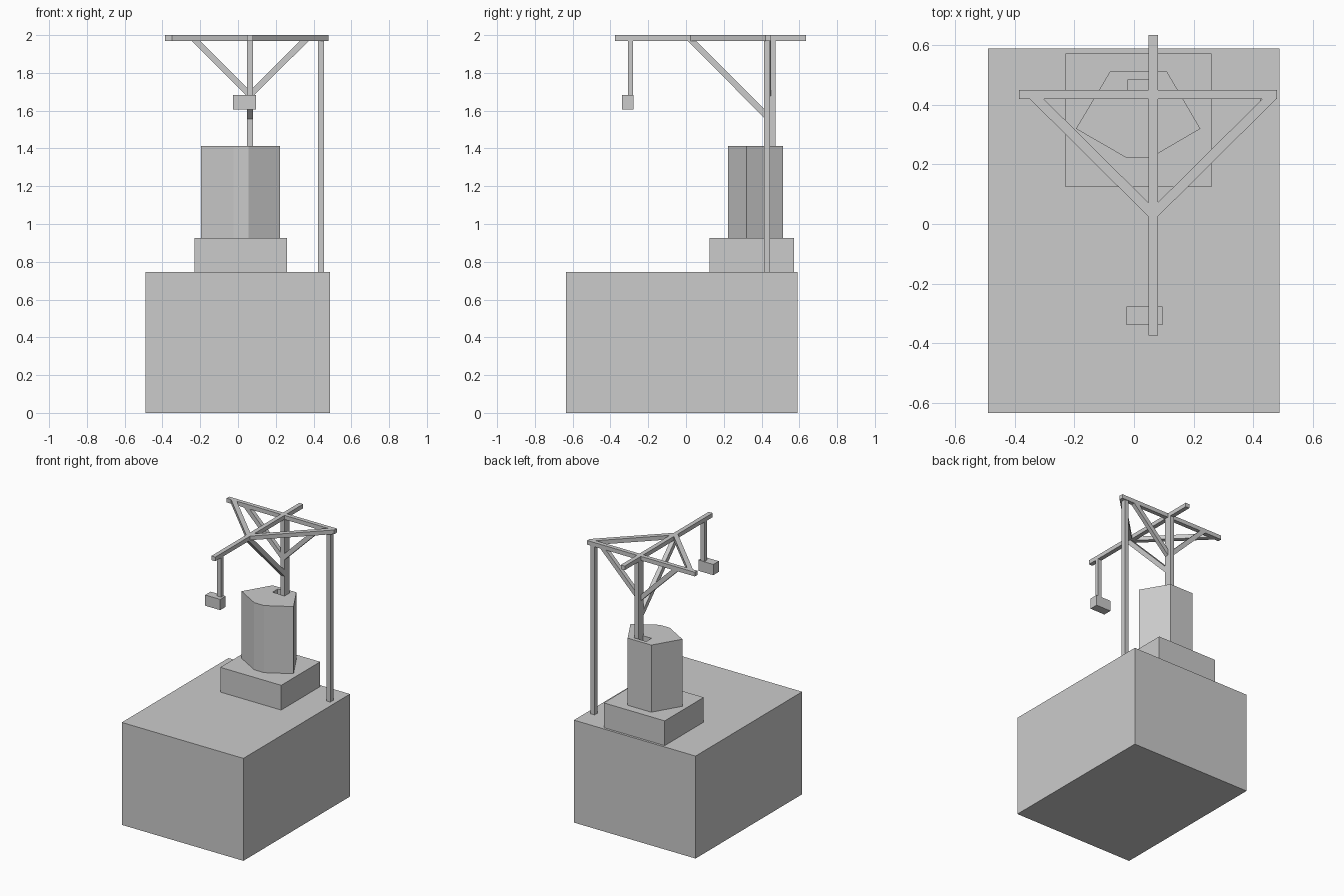
import bpy, bmesh
from mathutils import Vector

cube = bpy.data.objects.get("Cube")
if cube:
    bpy.data.objects.remove(cube, do_unlink=True)

grey = bpy.data.materials.new("plain_grey")
grey.use_nodes = True
grey.diffuse_color = (0.6, 0.6, 0.6, 1)
grey.node_tree.nodes["Principled BSDF"].inputs["Base Color"].default_value = (0.6, 0.6, 0.6, 1)


def prism(name, outline, offset):
    """Extrude a closed planar outline along an offset vector."""
    bm = bmesh.new()
    face = bm.faces.new([bm.verts.new(p) for p in outline])
    ext = bmesh.ops.extrude_face_region(bm, geom=[face])
    moved = [v for v in ext["geom"] if isinstance(v, bmesh.types.BMVert)]
    bmesh.ops.translate(bm, verts=moved, vec=Vector(offset))
    bmesh.ops.recalc_face_normals(bm, faces=bm.faces)
    mesh = bpy.data.meshes.new(name)
    bm.to_mesh(mesh)
    bm.free()
    mesh.materials.append(grey)
    obj = bpy.data.objects.new(name, mesh)
    bpy.context.collection.objects.link(obj)
    return obj


def box(name, x, y, z):
    outline = [(x[0], y[0], z[0]), (x[1], y[0], z[0]), (x[1], y[1], z[0]), (x[0], y[1], z[0])]
    return prism(name, outline, (0, 0, z[1] - z[0]))


BAR_X = (0.048, 0.08)      # mast and boom width
ARM_Y = (0.42, 0.45)       # cross arm depth
TOP_Z = (1.97, 2.0)        # level of the horizontal frame
BASE, STEP, CAP = 0.745, 0.925, 1.413

# Stacked base
box("base_block", (-0.49, 0.488), (-0.635, 0.59), (0, BASE))
box("plinth", (-0.23, 0.26), (0.125, 0.573), (BASE, STEP))

# Six-sided column with a socket for the mast
outline = [(-0.08, 0.513), (0.11, 0.513), (0.223, 0.32),
           (0.055, 0.222), (-0.025, 0.222), (-0.195, 0.32)]
column = prism("column", [(x, y, STEP) for x, y in outline], (0, 0, CAP - STEP))
socket = box("socket_cutter", (-0.02, BAR_X[1]), (0.425, 0.485), (STEP + 0.1, CAP + 0.1))
socket.hide_render = True
socket.hide_viewport = True
cut = column.modifiers.new("socket", "BOOLEAN")
cut.operation = "DIFFERENCE"
cut.solver = "EXACT"
cut.object = socket

# Uprights
box("mast", BAR_X, (0.42, 0.475), (STEP, TOP_Z[0]))
box("side_post", (0.423, 0.454), (0.412, 0.446), (BASE, TOP_Z[0]))

# Horizontal frame
box("boom", BAR_X, (-0.375, 0.635), TOP_Z)
box("cross_arm", (-0.386, 0.48), ARM_Y, TOP_Z)

# Mirrored diagonals: flat ties to the boom, and struts down to the mast
for side, edge, tie, strut in (("right", BAR_X[0], -0.35, -0.247),
                               ("left", BAR_X[1], 0.478, 0.375)):
    inward = 0.047 if side == "right" else -0.047
    prism(side + "_frame_tie",
          [(tie, ARM_Y[0], TOP_Z[0]), (edge, 0.025, TOP_Z[0]),
           (edge, 0.072, TOP_Z[0]), (tie + inward, ARM_Y[0], TOP_Z[0])],
          (0, 0, TOP_Z[1] - TOP_Z[0]))
    prism(side + "_mast_strut",
          [(strut, ARM_Y[0], TOP_Z[0]), (edge, ARM_Y[0], 1.677),
           (edge, ARM_Y[0], 1.722), (strut + inward, ARM_Y[0], TOP_Z[0])],
          (0, ARM_Y[1] - ARM_Y[0], 0))

# Strut under the boom
prism("boom_strut",
      [(BAR_X[0], 0.008, TOP_Z[0]), (BAR_X[0], 0.42, 1.556),
       (BAR_X[0], 0.42, 1.603), (BAR_X[0], 0.054, TOP_Z[0])],
      (BAR_X[1] - BAR_X[0], 0, 0))

# Hanging load
box("hanger", BAR_X, (-0.308, -0.28), (1.68, TOP_Z[0]))
box("hanging_weight", (-0.026, 0.095), (-0.34, -0.277), (1.605, 1.683))
